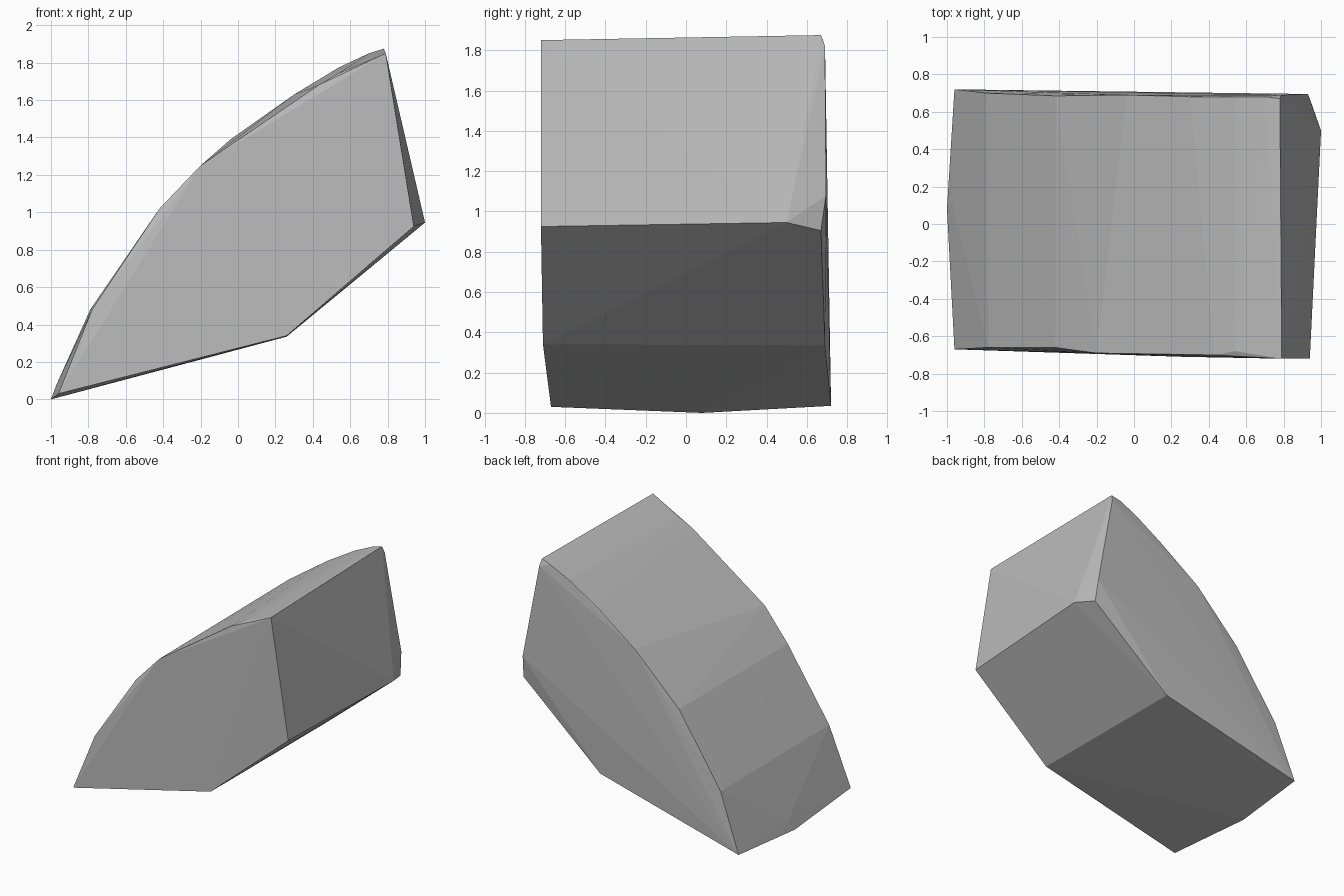
import bpy, bmesh

# Side outlines of the faceted wedge stone (x, y, z)
near_side = [(-0.96, -0.67, 0.03), (-0.78, -0.66, 0.48), (-0.42, -0.66, 1.02),
             (-0.20, -0.69, 1.25), (0.43, -0.70, 1.68), (0.54, -0.68, 1.745),
             (0.79, -0.72, 1.85), (0.94, -0.72, 0.925), (0.26, -0.71, 0.34)]
far_side = [(-0.96, 0.72, 0.035), (-0.79, 0.70, 0.48), (-0.42, 0.685, 1.02),
            (-0.04, 0.69, 1.39), (0.30, 0.68, 1.63), (0.54, 0.68, 1.775),
            (0.70, 0.68, 1.85), (0.78, 0.67, 1.875), (0.79, 0.69, 1.82),
            (0.93, 0.695, 1.08), (0.94, 0.67, 0.905), (0.26, 0.69, 0.335)]
# Chipped corner on the right and the pointed lower left edge
corners = [(1.0, 0.50, 0.945), (-1.0, 0.08, 0.0), (-0.97, 0.12, 0.08)]

# Wrap the outlines in a convex skin
bm = bmesh.new()
for p in near_side + far_side + corners:
    bm.verts.new(p)
hull = bmesh.ops.convex_hull(bm, input=bm.verts[:])
loose = [v for v in bm.verts if not v.link_faces]
bmesh.ops.delete(bm, geom=loose, context='VERTS')
bmesh.ops.recalc_face_normals(bm, faces=bm.faces[:])

mesh = bpy.data.meshes.new("wedge_stone")
bm.to_mesh(mesh)
bm.free()

# Plain grey stone
grey = bpy.data.materials.new("stone grey")
grey.diffuse_color = (0.5, 0.5, 0.5, 1)
mesh.materials.append(grey)
bpy.context.collection.objects.link(bpy.data.objects.new("wedge_stone", mesh))
